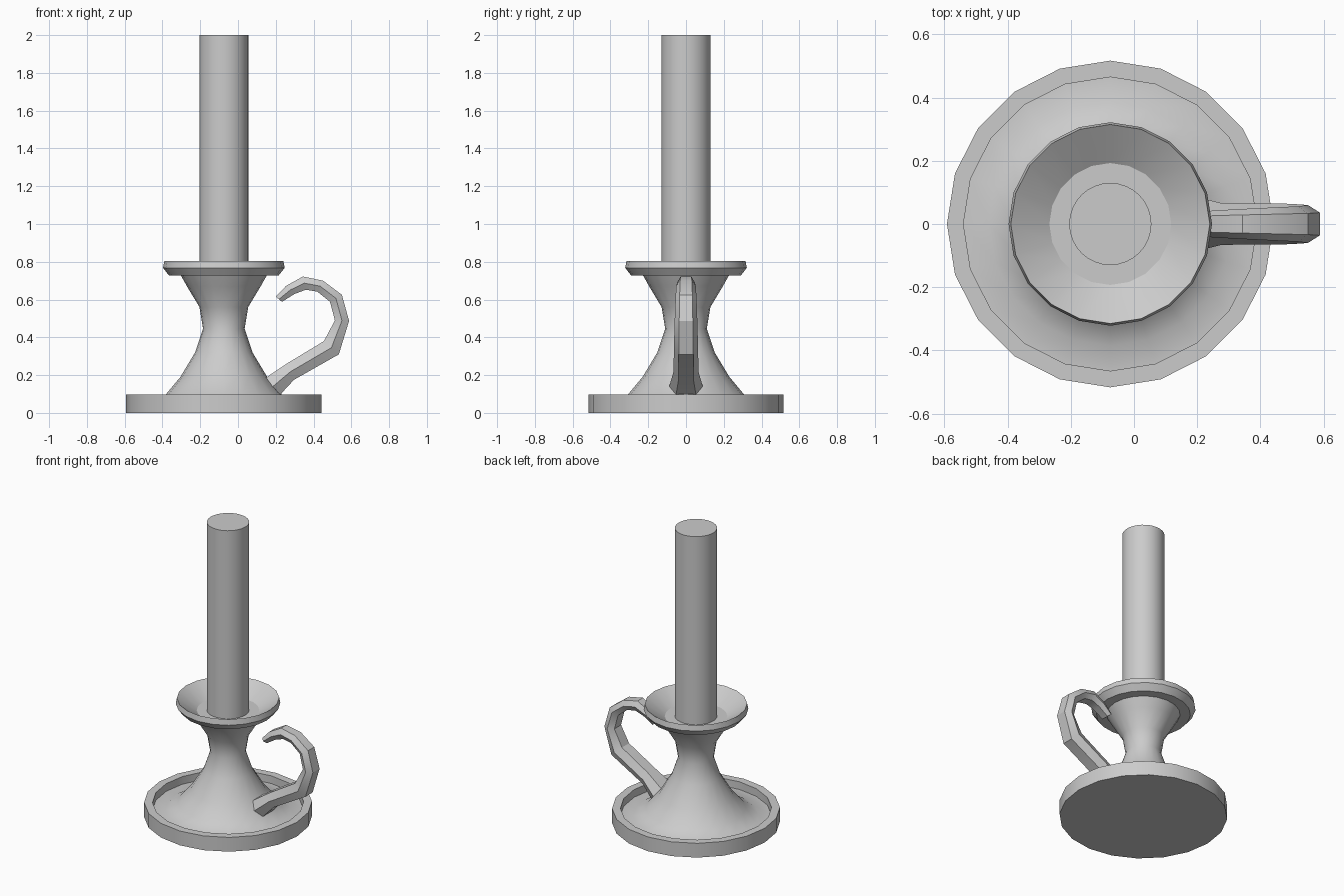
import bpy, bmesh, math

if "Cube" in bpy.data.objects:
    bpy.data.objects.remove(bpy.data.objects["Cube"])

CX = -0.075  # axis of the turned parts


def finish(name, bm):
    bmesh.ops.recalc_face_normals(bm, faces=bm.faces[:])
    mesh = bpy.data.meshes.new(name)
    bm.to_mesh(mesh)
    bm.free()
    ob = bpy.data.objects.new(name, mesh)
    bpy.context.collection.objects.link(ob)
    bpy.ops.object.select_all(action='DESELECT')
    ob.select_set(True)
    bpy.context.view_layer.objects.active = ob
    bpy.ops.object.shade_smooth_by_angle(angle=math.radians(30))
    return ob


def loft(name, rings):
    """Bridge equal-sized closed rings of points and cap both ends."""
    bm = bmesh.new()
    rows = [[bm.verts.new(p) for p in ring] for ring in rings]
    n = len(rows[0])
    for a, b in zip(rows, rows[1:]):
        for i in range(n):
            j = (i + 1) % n
            bm.faces.new((a[i], a[j], b[j], b[i]))
    bm.faces.new(rows[0])
    bm.faces.new(rows[-1])
    return finish(name, bm)


def lathe(name, profile, sides):
    angles = [2 * math.pi * i / sides for i in range(sides)]
    return loft(name, [[(CX + r * math.cos(a), r * math.sin(a), z) for a in angles]
                       for r, z in profile])


# Tray, waisted stem and cup in one turned profile (radius, height)
lathe("holder", [
    (0.517, 0), (0.517, 0.097), (0.465, 0.097), (0.465, 0.045), (0.385, 0.05),
    (0.308, 0.097), (0.23, 0.19), (0.152, 0.32), (0.11, 0.445), (0.129, 0.56),
    (0.195, 0.67), (0.227, 0.727), (0.29, 0.727), (0.322, 0.768), (0.315, 0.805),
    (0.193, 0.722)], 20)

# Candle standing in the cup
lathe("candle", [(0.13, 0.715), (0.13, 2.0)], 32)

# Curled handle: outer x, z, inner x, z, half width at each station
stations = [
    (0.17, 0.06, 0.10, 0.155, 0.09),
    (0.222, 0.095, 0.153, 0.19, 0.088),
    (0.296, 0.175, 0.26, 0.262, 0.066),
    (0.534, 0.31, 0.455, 0.38, 0.064),
    (0.588, 0.487, 0.513, 0.49, 0.06),
    (0.55, 0.625, 0.487, 0.588, 0.056),
    (0.45, 0.70, 0.42, 0.642, 0.052),
    (0.344, 0.722, 0.36, 0.652, 0.048),
    (0.254, 0.672, 0.30, 0.63, 0.044),
    (0.20, 0.615, 0.233, 0.588, 0.04)]
section = [(0, -0.6), (0, 0.6), (0.5, 1), (1, 0.6), (1, -0.6), (0.5, -1)]
loft("handle", [[(ox + (ix - ox) * t, w * s, oz + (iz - oz) * t) for t, s in section]
                for ox, oz, ix, iz, w in stations])
